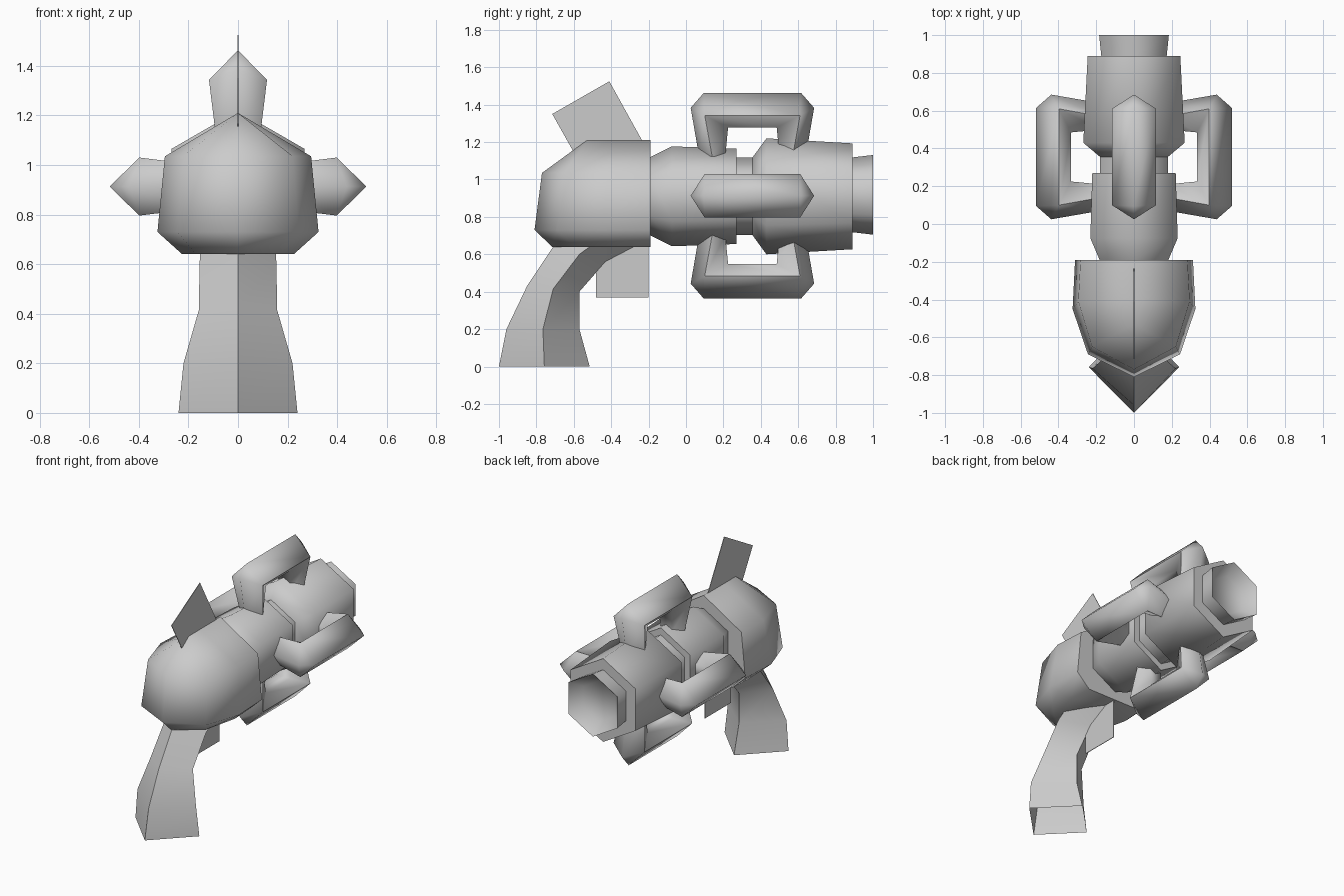
import bpy, bmesh, math
from mathutils import Matrix

cube = bpy.data.objects.get("Cube")
if cube:
    bpy.data.objects.remove(cube, do_unlink=True)

grey = bpy.data.materials.new("plain_grey")
grey.use_nodes = True
color = (0.6, 0.6, 0.6, 1)
grey.diffuse_color = color
grey.node_tree.nodes["Principled BSDF"].inputs["Base Color"].default_value = color

AXIS_Z = 0.91  # height of the barrel axis


def loft(name, rings, cap_start=False, cap_end=False, smooth=True, matrix=None):
    """Skin a list of closed rings that have equal point counts."""
    bm = bmesh.new()
    rows = [[bm.verts.new(p) for p in ring] for ring in rings]
    n = len(rows[0])
    for a, b in zip(rows, rows[1:]):
        for i in range(n):
            j = (i + 1) % n
            bm.faces.new((a[i], a[j], b[j], b[i]))
    if cap_start:
        bm.faces.new(rows[0])
    if cap_end:
        bm.faces.new(rows[-1])
    bmesh.ops.remove_doubles(bm, verts=bm.verts, dist=0.0005)
    bmesh.ops.recalc_face_normals(bm, faces=bm.faces)
    if matrix:
        bm.transform(matrix)
    mesh = bpy.data.meshes.new(name)
    bm.to_mesh(mesh)
    bm.free()
    mesh.materials.append(grey)
    obj = bpy.data.objects.new(name, mesh)
    bpy.context.collection.objects.link(obj)
    if smooth:
        bpy.ops.object.select_all(action='DESELECT')
        obj.select_set(True)
        bpy.context.view_layer.objects.active = obj
        bpy.ops.object.shade_smooth_by_angle(angle=math.radians(75))
    return obj


def hex_barrel(name, profile, z=AXIS_Z, cap_start=True, cap_end=True):
    """Six-sided turned part along y, with a corner at the top."""
    rings = [[(r * math.sin(k * math.pi / 3), y, z + r * math.cos(k * math.pi / 3))
              for k in range(6)] for y, r in profile]
    return loft(name, rings, cap_start, cap_end)


# Barrel parts
hex_barrel("rear_barrel", [(-0.25, 0.18), (-0.19, 0.21), (-0.075, 0.267), (0.27, 0.255)])
hex_barrel("barrel_core", [(0.2, 0.207), (0.45, 0.207)])
hex_barrel("front_barrel", [(0.355, 0.207), (0.43, 0.31), (0.89, 0.283)])
hex_barrel("muzzle", [(0.85, 0.195), (0.89, 0.2), (1.0, 0.213), (0.93, 0.14)],
           z=0.918, cap_start=False)

# Rear housing: stacked plan outlines closing into a top ridge
def plan(z, width, front, back=-0.19):
    half = [(0, front), (0.75 * width, front + 0.12),
            (width, front + 0.36), (0.96 * width, back)]
    return [(x, y, z) for x, y in half] + [(-x, y, z) for x, y in half[:0:-1]]

ridge_y = (-0.53, -0.53, -0.41, -0.19)
ridge = [(0, y, 1.21) for y in ridge_y + ridge_y[:0:-1]]
loft("rear_housing", [plan(0.64, 0.225, -0.715), plan(0.73, 0.325, -0.81),
                      plan(1.035, 0.295, -0.77), ridge], cap_start=True)

# Grip: diamond sections, open at the bottom
grip_sections = [  # front y, front z, back y, back z, half width
    (-1.0, 0, -0.515, 0, 0.24),
    (-0.96, 0.2, -0.57, 0.2, 0.22),
    (-0.85, 0.43, -0.57, 0.4, 0.158),
    (-0.71, 0.64, -0.43, 0.56, 0.155),
    (-0.64, 0.74, -0.2, 0.68, 0.15),
]
grip_rings = []
for fy, fz, by, bz, w in grip_sections:
    my, mz = (fy + by) / 2, (fz + bz) / 2
    grip_rings.append([(0, fy, fz), (w, my, mz), (0, by, bz), (-w, my, mz)])
loft("grip", grip_rings)

# Four bracket handles around the barrel
half_path = [  # outer ridge, side edge, inner edge as (y, radius), then half width
    ((0.07, 0.21), (0.14, 0.21), (0.21, 0.21), 0.09),
    ((0.025, 0.47), (0.10, 0.43), (0.225, 0.365), 0.117),
    ((0.095, 0.55), (0.10, 0.43), (0.225, 0.365), 0.117),
]


def handle_ring(outer, side, inner, w, mirror):
    pts = [(0, *outer), (w, *side), (0.45 * w, *inner), (-0.45 * w, *inner), (-w, *side)]
    return [(x, 0.71 - y if mirror else y, r) for x, y, r in pts]


handle_rings = [handle_ring(*s, False) for s in half_path]
handle_rings += [handle_ring(*s, True) for s in reversed(half_path)]
for name, turn, lift in (("top_handle", 0, 0), ("left_handle", 90, -0.032),
                         ("bottom_handle", 180, 0), ("right_handle", 270, -0.032)):
    place = (Matrix.Translation((0, 0, AXIS_Z + 0.003))
             @ Matrix.Rotation(math.radians(turn), 4, 'Y')
             @ Matrix.Translation((0, 0, lift)))
    loft(name, handle_rings, matrix=place)


# Thin plates
def plate(name, outline, t=0.002):
    loft(name, [[(x, y, z) for y, z in outline] for x in (-t, t)], True, True, smooth=False)


plate("sight_fin", [(-0.41, 1.525), (-0.715, 1.35), (-0.535, 1.03), (-0.23, 1.2)])
plate("trigger", [(-0.48, 0.37), (-0.2, 0.37), (-0.2, 0.68), (-0.48, 0.68)])
